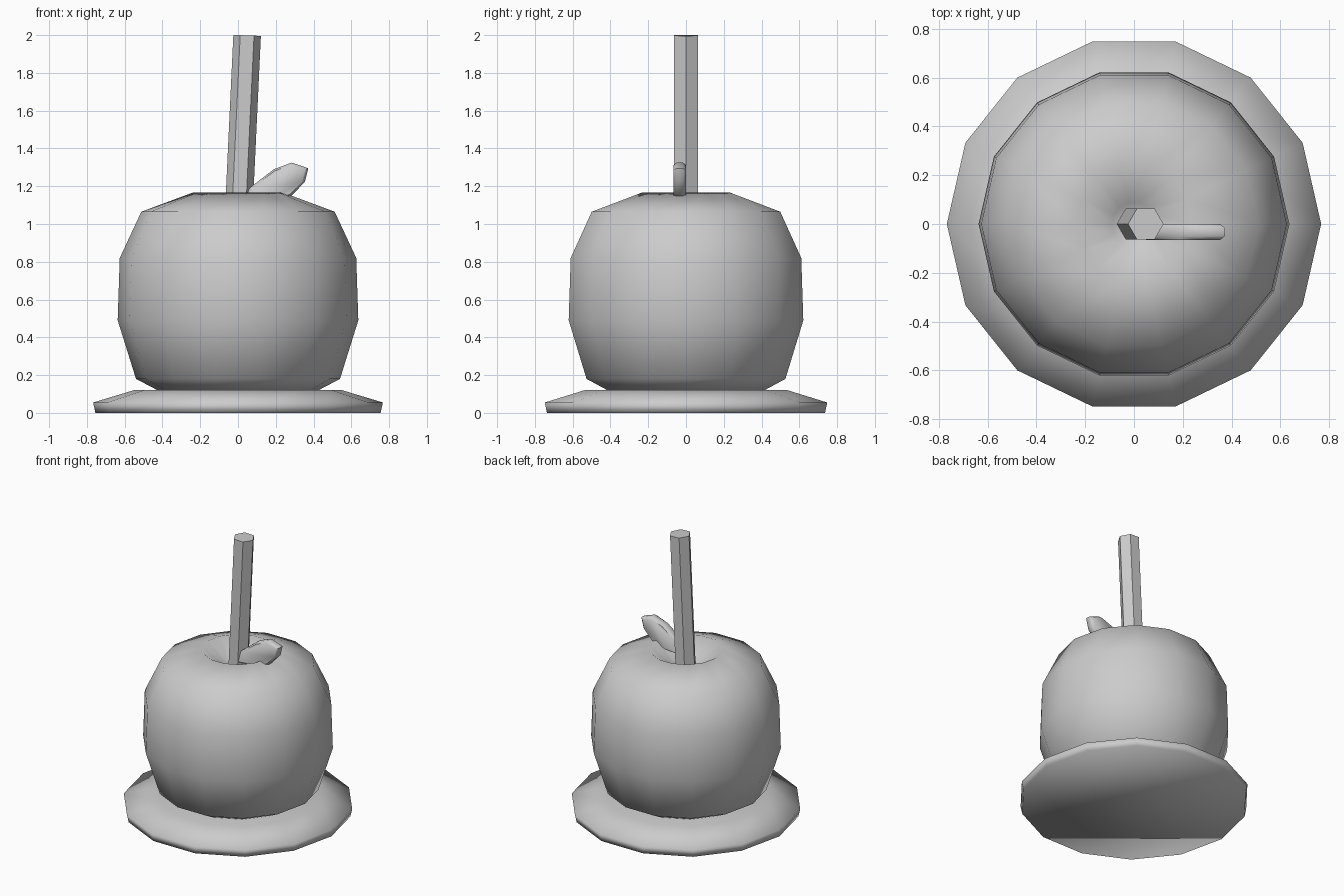
import bpy, bmesh, math
from mathutils import Matrix

if "Cube" in bpy.data.objects:
    bpy.data.objects.remove(bpy.data.objects["Cube"])


def finish(name, bm, angle=None):
    bmesh.ops.remove_doubles(bm, verts=bm.verts, dist=1e-5)
    bmesh.ops.recalc_face_normals(bm, faces=bm.faces)
    mesh = bpy.data.meshes.new(name)
    bm.to_mesh(mesh)
    bm.free()
    ob = bpy.data.objects.new(name, mesh)
    bpy.context.collection.objects.link(ob)
    bpy.ops.object.select_all(action='DESELECT')
    ob.select_set(True)
    bpy.context.view_layer.objects.active = ob
    if angle is None:
        bpy.ops.object.shade_smooth()
    else:
        bpy.ops.object.shade_smooth_by_angle(angle=math.radians(angle))
    return ob


def skin(bm, rings):
    """Join equal-length closed rings of points and cap both ends."""
    loops = [[bm.verts.new(p) for p in ring] for ring in rings]
    n = len(loops[0])
    for a, b in zip(loops, loops[1:]):
        for i in range(n):
            j = (i + 1) % n
            bm.faces.new((a[i], a[j], b[j], b[i]))
    bm.faces.new(loops[0])
    bm.faces.new(loops[-1])


def ring(r, z, n, cx=0.0):
    return [(cx + r * math.cos(2 * math.pi * i / n),
             r * math.sin(2 * math.pi * i / n), z) for i in range(n)]


def lathe(name, profile, n):
    bm = bmesh.new()
    skin(bm, [ring(r, z, n) for r, z in profile])
    return finish(name, bm)


# Base plate
lathe("plate", [(0.755, 0), (0.767, 0.055), (0.545, 0.122)], 14)

# Fruit body with a dimple at the top
lathe("apple", [(0.24, 0.08), (0.43, 0.122), (0.54, 0.18), (0.637, 0.49),
                (0.626, 0.82), (0.512, 1.065), (0.24, 1.166),
                (0.09, 1.06), (0.03, 1.04)], 14)

# Leaning stick
bm = bmesh.new()
skin(bm, [ring(0.073, 0, 6), ring(0.073, 0.96, 6)])
bmesh.ops.transform(bm, verts=bm.verts,
                    matrix=Matrix.Translation((0.003, 0, 1.04)) @ Matrix.Rotation(math.radians(2.7), 4, 'Y'))
for v in bm.verts:
    v.co.z = min(v.co.z, 2.0)
finish("stick", bm, 50)

# Leaf: slab in the xz plane with rounded rim
outline = [(0.03, 1.10), (0.06, 1.19), (0.19, 1.29), (0.285, 1.325),
           (0.372, 1.295), (0.355, 1.225), (0.285, 1.15), (0.16, 1.11)]
cx, cz = 0.21, 1.21
bm = bmesh.new()
skin(bm, [[(cx + (x - cx) * s, y, cz + (z - cz) * s) for x, z in outline]
          for y, s in [(0, 0.88), (-0.016, 1), (-0.05, 1), (-0.066, 0.88)]])
finish("leaf", bm, 50)
